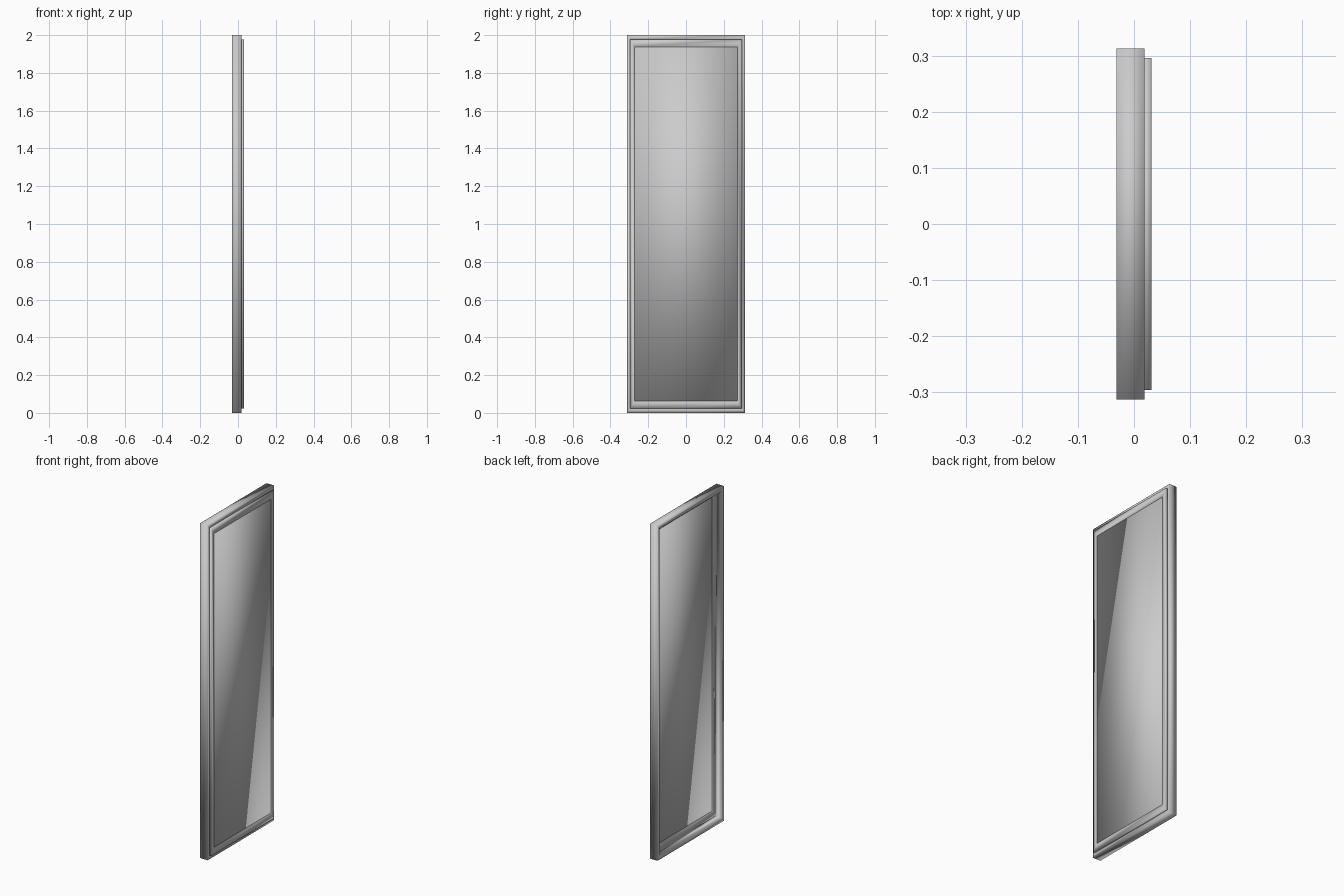
import bpy, bmesh

if "Cube" in bpy.data.objects:
    bpy.data.objects.remove(bpy.data.objects["Cube"], do_unlink=True)

grey = bpy.data.materials.new("plain grey")
grey.use_nodes = True
colour = (0.6, 0.6, 0.6, 1)
grey.diffuse_color = colour
grey.node_tree.nodes["Principled BSDF"].inputs["Base Color"].default_value = colour


def rect(bm, x, half_w, margin):
    """Rectangle of vertices facing +x, inset from the full height by margin."""
    lo, hi = margin, 2 - margin
    return [bm.verts.new((x, y, z)) for y, z in
            ((-half_w, lo), (half_w, lo), (half_w, hi), (-half_w, hi))]


def bridge(bm, a, b):
    for i in range(4):
        j = (i + 1) % 4
        bm.faces.new((a[i], a[j], b[j], b[i]))


def finish(bm, name):
    bmesh.ops.recalc_face_normals(bm, faces=bm.faces[:])
    for f in bm.faces:
        f.smooth = True
    mesh = bpy.data.meshes.new(name)
    bm.to_mesh(mesh)
    bm.free()
    mesh.materials.append(grey)
    bpy.context.collection.objects.link(bpy.data.objects.new(name, mesh))


def ring(name, x0, x1, outer, inner):
    """Rectangular frame; outer and inner are (half width, margin)."""
    bm = bmesh.new()
    loops = [rect(bm, x, *size) for x, size in
             ((x0, outer), (x1, outer), (x1, inner), (x0, inner))]
    for i in range(4):
        bridge(bm, loops[i], loops[(i + 1) % 4])
    finish(bm, name)


def panel(name, x0, x1, half_w, margin):
    bm = bmesh.new()
    back, front = rect(bm, x0, half_w, margin), rect(bm, x1, half_w, margin)
    bridge(bm, back, front)
    bm.faces.new(front)
    bm.faces.new(back[::-1])
    finish(bm, name)


# Deep outer frame, raised inner lip and the pane set inside it
ring("outer_frame", -0.031, 0.019, (0.313, 0), (0.294, 0.024))
ring("inner_lip", 0.014, 0.031, (0.296, 0.022), (0.272, 0.062))
panel("pane", 0.017, 0.027, 0.272, 0.062)
